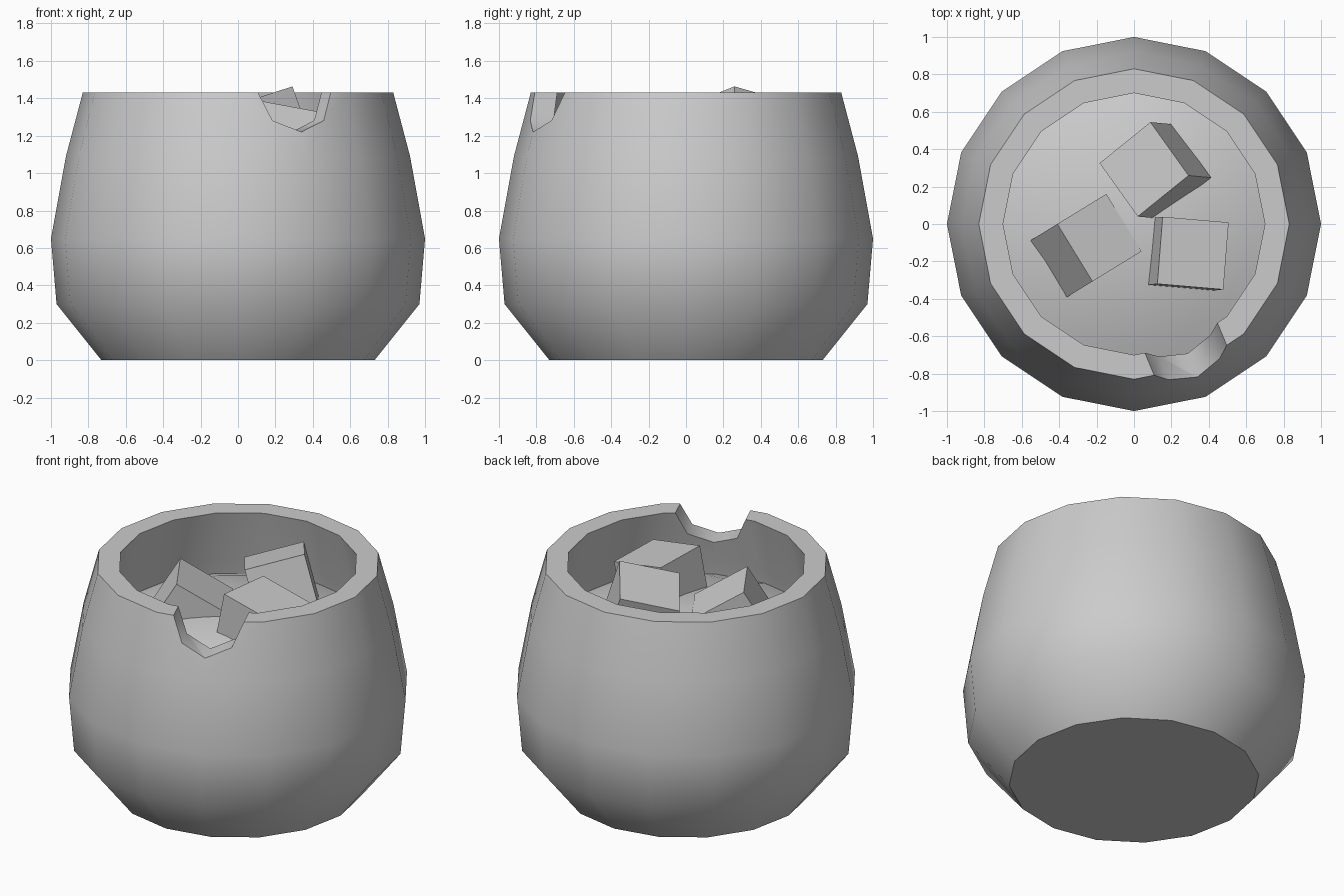
import bpy, bmesh, math
from mathutils import Vector, Matrix

SIDES = 16
CUBE = 0.36

cube = bpy.data.objects.get("Cube")
if cube:
    bpy.data.objects.remove(cube, do_unlink=True)

grey = bpy.data.materials.new("plain_grey")
grey.use_nodes = True
grey.diffuse_color = (0.6, 0.6, 0.6, 1)
grey.node_tree.nodes["Principled BSDF"].inputs["Base Color"].default_value = grey.diffuse_color


def make_object(name, bm):
    bmesh.ops.recalc_face_normals(bm, faces=bm.faces)
    mesh = bpy.data.meshes.new(name)
    bm.to_mesh(mesh)
    bm.free()
    mesh.materials.append(grey)
    obj = bpy.data.objects.new(name, mesh)
    bpy.context.collection.objects.link(obj)
    return obj


def smooth(obj, degrees):
    bpy.ops.object.select_all(action='DESELECT')
    obj.select_set(True)
    bpy.context.view_layer.objects.active = obj
    bpy.ops.object.shade_smooth_by_angle(angle=math.radians(degrees))


def lathe(name, profile):
    """Turn a (radius, height) profile round z and cap both ends."""
    bm = bmesh.new()
    rings = []
    for r, z in profile:
        turns = [math.tau * i / SIDES for i in range(SIDES)]
        rings.append([bm.verts.new((r * math.cos(a), r * math.sin(a), z)) for a in turns])
    for low, high in zip(rings, rings[1:]):
        for i in range(SIDES):
            j = (i + 1) % SIDES
            bm.faces.new((low[i], low[j], high[j], high[i]))
    bm.faces.new(rings[0])
    bm.faces.new(rings[-1])
    return make_object(name, bm)


def ice_cube(name, corner, edge_a, edge_b):
    """Cube whose top face starts at corner and runs along two edges."""
    a = Vector(edge_a).normalized()
    n = a.cross(Vector(edge_b)).normalized()
    b = n.cross(a)
    centre = Vector(corner) + (a + b - n) * CUBE / 2
    bm = bmesh.new()
    turn = Matrix((a, b, n)).transposed().to_4x4()
    bmesh.ops.create_cube(bm, size=CUBE, matrix=Matrix.Translation(centre) @ turn)
    return make_object(name, bm)


# Thick-walled bowl
outer = [(0.73, 0), (0.97, 0.30), (1.0, 0.65), (0.92, 1.09), (0.83, 1.43)]
inner = [(0.70, 1.43), (0.785, 1.07), (0.865, 0.65), (0.84, 0.36), (0.66, 0.13)]
bowl = lathe("bowl", outer + inner)

# Octagonal pouring notch cut through the rim
bm = bmesh.new()
bmesh.ops.create_cone(bm, cap_ends=True, segments=8, radius1=0.21, radius2=0.21, depth=0.7)
heading = Matrix.Rotation(math.radians(-67.5), 4, 'Z')
bm.transform(Matrix.Translation((0, 0, 1.43)) @ heading
             @ Matrix.Translation((0.8, 0, 0)) @ Matrix.Rotation(math.pi / 2, 4, 'Y'))
cutter = make_object("notch_cutter", bm)
cutter.hide_render = True
cut = bowl.modifiers.new("notch", 'BOOLEAN')
cut.operation = 'DIFFERENCE'
cut.solver = 'EXACT'
cut.object = cutter
bpy.context.view_layer.objects.active = bowl
bpy.ops.object.modifier_apply(modifier=cut.name)
bpy.data.objects.remove(cutter, do_unlink=True)
smooth(bowl, 48)

# Gently domed drink surface
radius, edge_z, rise = 0.81, 0.99, 0.17
dome = [(radius * t, edge_z + rise * (1 - t * t)) for t in (1, 0.8, 0.6, 0.4, 0.2, 0.03)]
drink = lathe("drink", [(radius, edge_z - 0.1)] + dome)
smooth(drink, 40)

# Floating ice
ice_cube("ice_back", (0.02, 0.04, 1.375), (0.26, 0.21, 0.085), (-0.2, 0.28, -0.08))
ice_cube("ice_right", (0.125, -0.32, 1.385), (0.35, -0.03, -0.065), (0.025, 0.35, -0.012))
ice_cube("ice_left", (-0.41, 0, 1.35), (0.19, -0.31, 0), (0.265, 0.165, -0.19))
